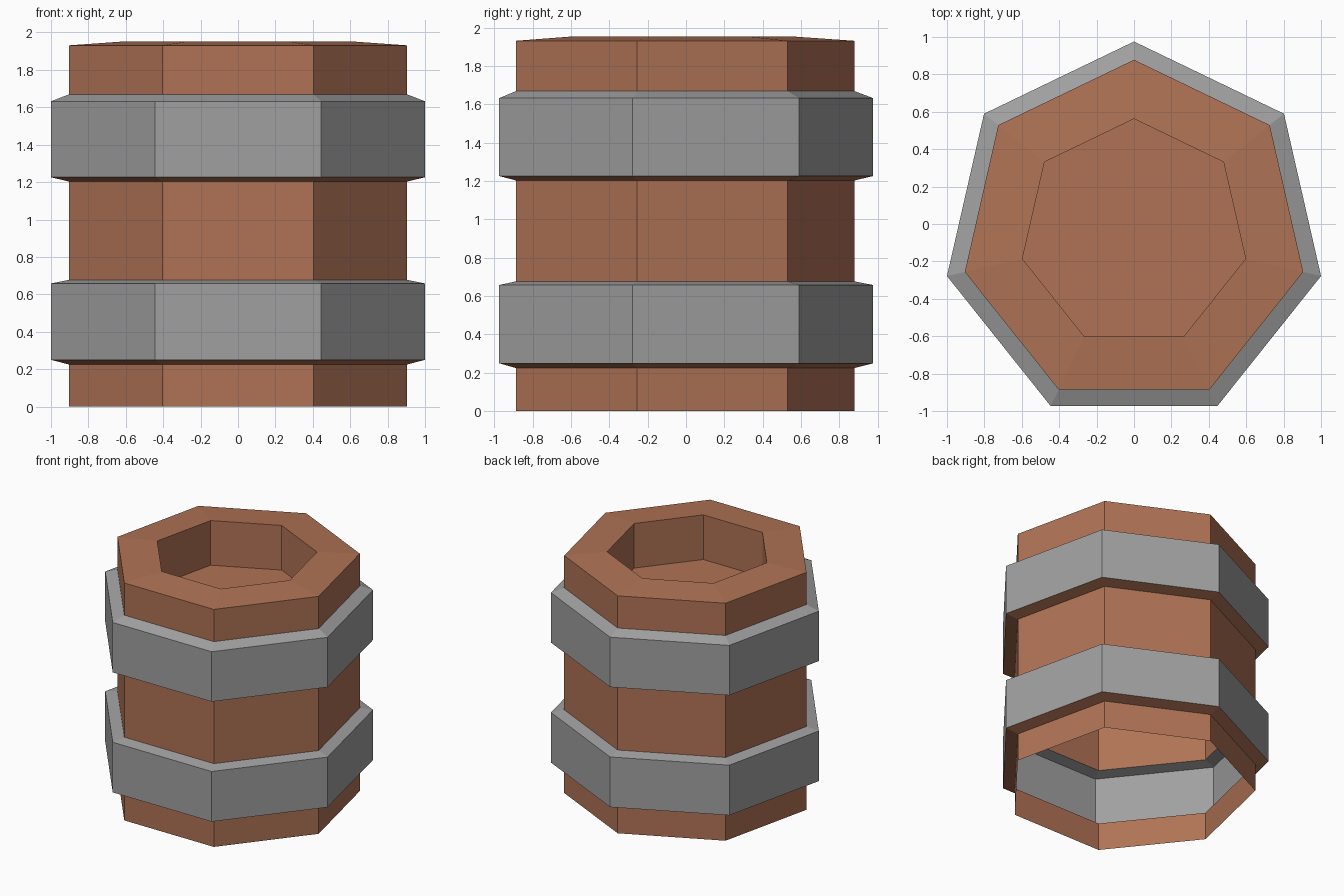
import bpy, bmesh, math

if "Cube" in bpy.data.objects:
    bpy.data.objects.remove(bpy.data.objects["Cube"])

SIDES = 7
CY = -0.05                      # heptagon centre, so the bounds are centred on y = 0
R, RING, HOLE = 0.928, 1.0257, 0.612


def material(name, rgb):
    m = bpy.data.materials.new(name)
    m.diffuse_color = (*rgb, 1)
    m.use_nodes = True
    m.node_tree.nodes["Principled BSDF"].inputs["Base Color"].default_value = m.diffuse_color
    return m


clay = material("clay brown", (0.434, 0.171, 0.091))
steel = material("band grey", (0.352, 0.352, 0.352))


def lathe(name, profile, mat, cap=False):
    """Seven-sided open skin through (radius, z) points, listed along the outside."""
    bm = bmesh.new()
    loops = []
    for r, z in profile:
        loop = []
        for i in range(SIDES):
            a = math.pi / 2 + i * math.tau / SIDES
            loop.append(bm.verts.new((r * math.cos(a), CY + r * math.sin(a), z)))
        loops.append(loop)
    for lo, hi in zip(loops, loops[1:]):
        for i in range(SIDES):
            j = (i + 1) % SIDES
            bm.faces.new((lo[i], lo[j], hi[j], hi[i]))
    if cap:
        bm.faces.new(loops[-1])
    me = bpy.data.meshes.new(name)
    bm.to_mesh(me)
    bm.free()
    me.materials.append(mat)
    ob = bpy.data.objects.new(name, me)
    bpy.context.collection.objects.link(ob)
    return ob


# Brown wall sections, each flaring out into the underside of the band above
lathe("base_wall", [(R, 0), (R, 0.225), (RING, 0.25)], clay)
lathe("middle_wall", [(R, 0.677), (R, 1.203), (RING, 1.226)], clay)

# Grey bands with a sloped upper edge
lathe("lower_band", [(RING, 0.25), (RING, 0.658), (R, 0.677)], steel)
lathe("upper_band", [(RING, 1.226), (RING, 1.632), (R, 1.669)], steel)

# Top wall, rim and the recess with its floor
lathe("top_rim", [(R, 1.669), (R, 1.931), (HOLE, 1.953), (HOLE, 1.59)], clay, cap=True)
